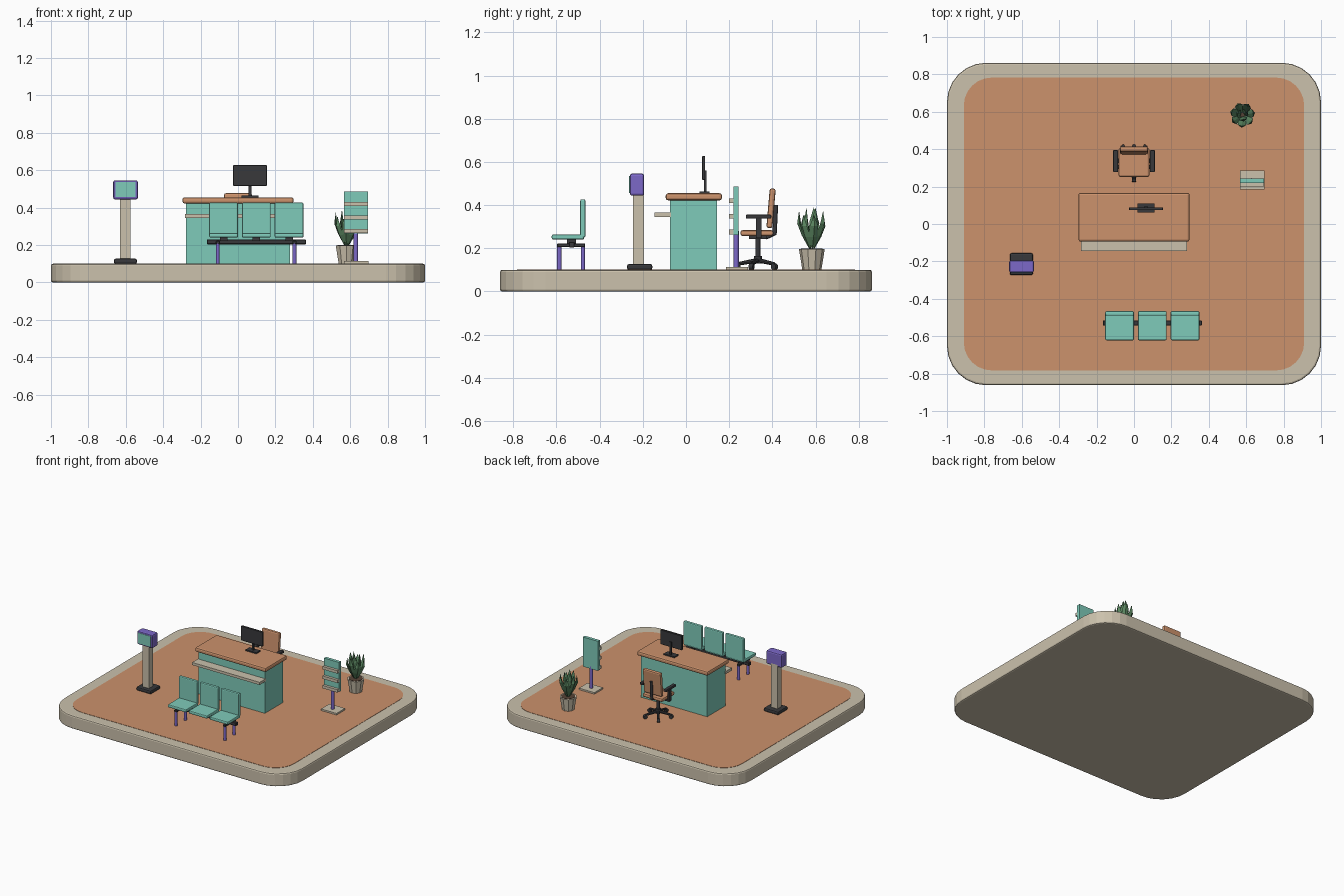
import bpy, bmesh, math
from mathutils import Vector, Matrix

if "Cube" in bpy.data.objects:
    bpy.data.objects.remove(bpy.data.objects["Cube"])


def mat(name, r, g, b):
    lin = [((c / 255 + 0.055) / 1.055) ** 2.4 for c in (r, g, b)]
    m = bpy.data.materials.new(name)
    m.diffuse_color = (*lin, 1)
    m.use_nodes = True
    m.node_tree.nodes["Principled BSDF"].inputs["Base Color"].default_value = m.diffuse_color
    return m


BEIGE = mat("warm beige", 203, 193, 172)
ORANGE = mat("terracotta", 204, 146, 108)
MINT = mat("mint", 127, 203, 186)
PURPLE = mat("purple", 124, 104, 200)
BLACK = mat("charcoal", 56, 56, 59)
GREEN = mat("leaf green", 92, 136, 98)
SOIL = mat("soil brown", 84, 66, 54)


def finish(bm, name, m, bevel=0, seg=2):
    bmesh.ops.recalc_face_normals(bm, faces=bm.faces)
    me = bpy.data.meshes.new(name)
    bm.to_mesh(me)
    bm.free()
    me.materials.append(m)
    ob = bpy.data.objects.new(name, me)
    bpy.context.collection.objects.link(ob)
    if bevel:
        b = ob.modifiers.new("bevel", 'BEVEL')
        b.width, b.segments, b.limit_method = bevel, seg, 'ANGLE'
        b.angle_limit = math.radians(40)
    return ob


def box(name, m, x, y, z, bevel=0, seg=2):
    """Box from (min, max) ranges."""
    bm = bmesh.new()
    bmesh.ops.create_cube(bm, size=1)
    for v in bm.verts:
        v.co = [(r[0] + r[1]) / 2 + c * (r[1] - r[0]) for r, c in zip((x, y, z), v.co)]
    return finish(bm, name, m, bevel, seg)


def rod(name, m, a, b, r1, r2=None, sides=12):
    """Cylinder or cone between two points."""
    a, b = Vector(a), Vector(b)
    bm = bmesh.new()
    rot = Vector((0, 0, 1)).rotation_difference(b - a).to_matrix().to_4x4()
    bmesh.ops.create_cone(bm, cap_ends=True, segments=sides, radius1=r1,
                          radius2=r1 if r2 is None else r2, depth=(b - a).length,
                          matrix=Matrix.Translation((a + b) / 2) @ rot)
    return finish(bm, name, m)


def slab(name, m, hx, hy, r, z0, z1, bevel=0):
    """Rounded rectangle plate."""
    bm = bmesh.new()
    vs = []
    for k, (sx, sy) in enumerate(((1, 1), (-1, 1), (-1, -1), (1, -1))):
        for i in range(7):
            t = math.radians(90 * k + 15 * i)
            vs.append(bm.verts.new((sx * (hx - r) + r * math.cos(t),
                                    sy * (hy - r) + r * math.sin(t), z0)))
    f = bm.faces.new(vs)
    up = bmesh.ops.extrude_face_region(bm, geom=[f])["geom"]
    bmesh.ops.translate(bm, vec=(0, 0, z1 - z0),
                        verts=[v for v in up if isinstance(v, bmesh.types.BMVert)])
    return finish(bm, name, m, bevel)


# Ground slab and floor
slab("base_slab", BEIGE, 1.0, 0.862, 0.21, 0, 0.1, 0.01)
slab("floor", ORANGE, 0.91, 0.783, 0.15, 0.095, 0.102)
F = 0.1

# Reception desk
box("desk_body", MINT, (-0.278, 0.278), (-0.075, 0.143), (F, 0.425))
box("desk_top", ORANGE, (-0.297, 0.297), (-0.094, 0.167), (0.422, 0.455), 0.011)
box("desk_ledge", BEIGE, (-0.283, 0.283), (-0.145, -0.07), (0.345, 0.365))

# Monitor
box("monitor_foot", BLACK, (0.02, 0.11), (0.062, 0.11), (0.454, 0.464))
box("monitor_stem", BLACK, (0.057, 0.073), (0.084, 0.096), (0.46, 0.56))
box("monitor_screen", BLACK, (-0.027, 0.155), (0.074, 0.089), (0.517, 0.627), 0.002, 1)

# Check-in kiosk
box("kiosk_foot", BLACK, (-0.664, -0.54), (-0.273, -0.156), (F, 0.127), 0.009)
box("kiosk_column", BEIGE, (-0.63, -0.576), (-0.245, -0.194), (0.12, 0.46))
box("kiosk_head", PURPLE, (-0.667, -0.535), (-0.26, -0.194), (0.444, 0.546), 0.01)
box("kiosk_screen", MINT, (-0.654, -0.548), (-0.263, -0.257), (0.456, 0.536))

# Waiting bench facing the front
for i, cx in enumerate((-0.077, 0.098, 0.273)):
    x = (cx - 0.077, cx + 0.077)
    box(f"bench_seat_{i}", MINT, x, (-0.622, -0.472), (0.24, 0.264), 0.007)
    box(f"bench_back_{i}", MINT, x, (-0.49, -0.466), (0.25, 0.427), 0.007)
    box(f"bench_mount_{i}", BLACK, (cx - 0.02, cx + 0.02), (-0.552, -0.51), (0.222, 0.243))
box("bench_beam", BLACK, (-0.167, 0.363), (-0.542, -0.516), (0.204, 0.23), 0.003, 1)
for x in (-0.108, 0.302):
    box("bench_crossbar", BLACK, (x - 0.011, x + 0.011), (-0.597, -0.467), (0.205, 0.223), 0.003, 1)
    for y in (-0.587, -0.477):
        rod("bench_leg", PURPLE, (x, y, F), (x, y, 0.215), 0.01)

# Brochure stand
box("stand_foot", BEIGE, (0.567, 0.697), (0.185, 0.287), (F, 0.114))
rod("stand_pole", PURPLE, (0.63, 0.233, 0.11), (0.63, 0.233, 0.28), 0.012)
box("stand_panel", MINT, (0.568, 0.694), (0.22, 0.244), (0.262, 0.486))
for z in (0.275, 0.347, 0.419):
    box("stand_tray", BEIGE, (0.568, 0.694), (0.2, 0.222), (z - 0.01, z + 0.012))

# Office chair
CY = 0.333
for k in range(5):
    t = math.radians(-90 + 72 * k)
    d = Vector((math.cos(t), math.sin(t), 0))
    s = Vector((-d.y, d.x, 0))
    c = Vector((0, CY, 0))
    rod("chair_leg", BLACK, c + Vector((0, 0, 0.145)), c + d * 0.095 + Vector((0, 0, 0.127)),
        0.011, 0.008, 8)
    w = c + d * 0.095 + Vector((0, 0, 0.115))
    rod("chair_caster", BLACK, w - s * 0.01, w + s * 0.01, 0.014)
rod("chair_hub", BLACK, (0, CY, 0.13), (0, CY, 0.165), 0.019)
rod("chair_lift", BLACK, (0, CY, 0.16), (0, CY, 0.25), 0.012)
box("chair_plate", BLACK, (-0.045, 0.045), (CY - 0.04, CY + 0.04), (0.243, 0.26))
box("chair_seat", ORANGE, (-0.083, 0.083), (0.252, 0.405), (0.257, 0.284), 0.01)
back = box("chair_back", ORANGE, (-0.075, 0.075), (-0.014, 0.014), (-0.092, 0.092), 0.01)
back.location = (0, 0.394, 0.385)
back.rotation_euler.x = math.radians(-5)
rod("chair_back_support", BLACK, (0, 0.37, 0.25), (0, 0.412, 0.27), 0.01)
rod("chair_back_bar", BLACK, (0, 0.41, 0.262), (0, 0.417, 0.4), 0.01)
for s in (-1, 1):
    def sx(a, b):
        return tuple(sorted((s * a, s * b)))
    box("chair_arm_pad", BLACK, sx(0.085, 0.112), (0.277, 0.395), (0.337, 0.356), 0.005)
    box("chair_arm_post", BLACK, sx(0.092, 0.104), (0.325, 0.35), (0.25, 0.342))
    box("chair_arm_bracket", BLACK, sx(0.03, 0.104), (0.325, 0.35), (0.247, 0.259))

# Potted plant
PX, PY = 0.58, 0.583
rod("plant_pot", BEIGE, (PX, PY, F), (PX, PY, 0.197), 0.044, 0.06, 10)
rod("plant_soil", SOIL, (PX, PY, 0.19), (PX, PY, 0.199), 0.05, 0.05, 10)


def leaf(name, ang, spread, height):
    """Faceted spindle leaf: base point, two diamond rings, tip."""
    bm = bmesh.new()
    d = Vector((math.cos(ang), math.sin(ang), 0))
    s = Vector((-d.y, d.x, 0))
    o = Vector((PX, PY, 0.19))
    rings = []
    for r, h, w in ((0.5, 0.38, 0.022), (0.8, 0.68, 0.02)):
        c = o + d * r * spread + Vector((0, 0, h * height))
        rings.append([bm.verts.new(c + v) for v in (s * w, d * 0.012, -s * w, -d * 0.006)])
    base = bm.verts.new(o + d * 0.008)
    tip = bm.verts.new(o + d * spread * 0.85 + Vector((0, 0, height)))
    for i in range(4):
        j = (i + 1) % 4
        bm.faces.new((base, rings[0][j], rings[0][i]))
        bm.faces.new((rings[0][i], rings[0][j], rings[1][j], rings[1][i]))
        bm.faces.new((rings[1][i], rings[1][j], tip))
    finish(bm, name, GREEN)


for k in range(7):
    leaf(f"leaf_outer_{k}", math.radians(360 / 7 * k + 10), 0.07, 0.165 + 0.02 * (k % 2))
for k in range(3):
    leaf(f"leaf_inner_{k}", math.radians(120 * k + 40), 0.03, 0.2)
